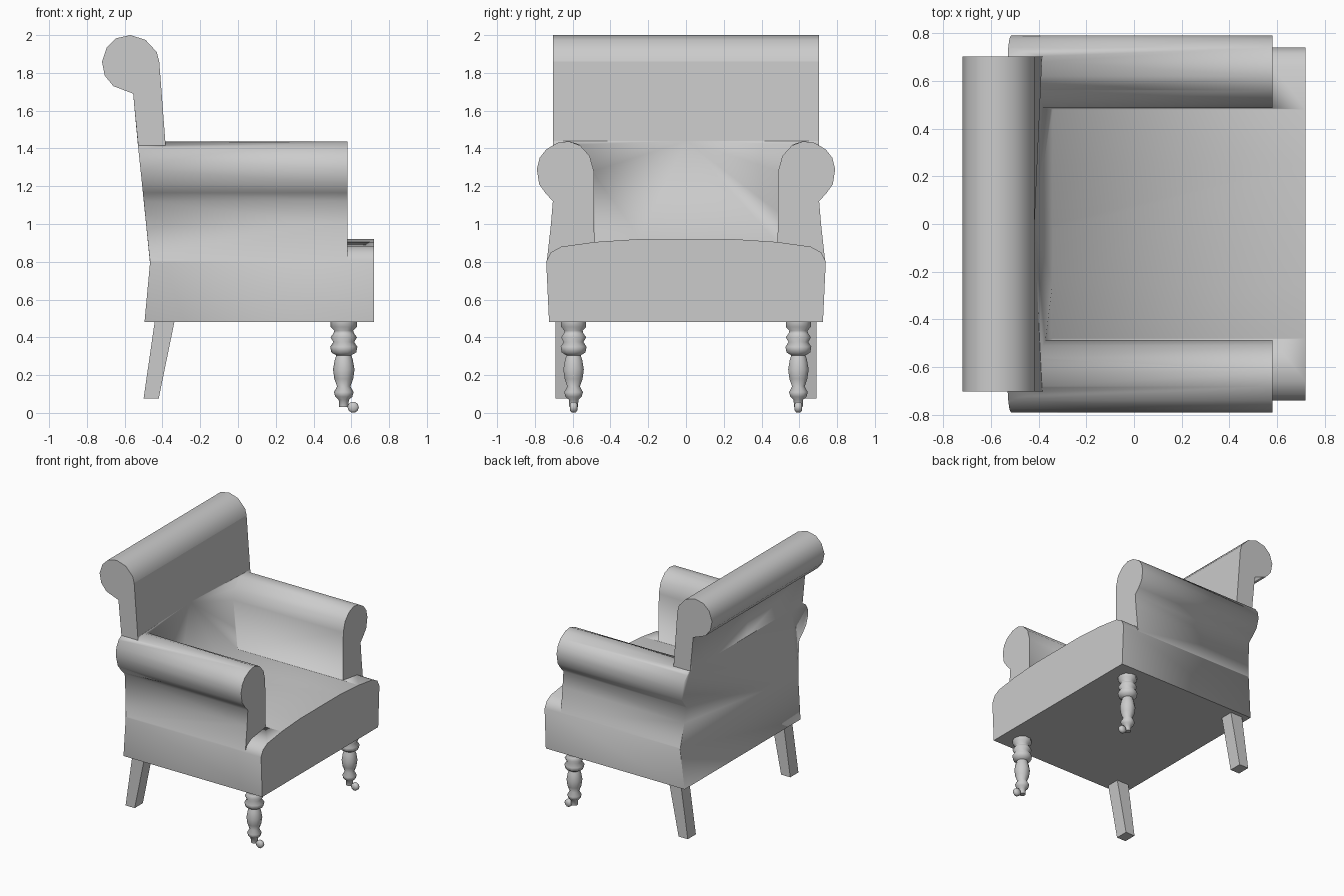
import bpy, bmesh, math

cube = bpy.data.objects.get("Cube")
if cube:
    bpy.data.objects.remove(cube, do_unlink=True)

GREY = (0.6, 0.6, 0.6, 1)
mat = bpy.data.materials.new("grey upholstery")
mat.use_nodes = True
mat.diffuse_color = GREY
mat.node_tree.nodes["Principled BSDF"].inputs["Base Color"].default_value = GREY


def loft(name, rings):
    """Skin equal-length rings, cap both ends, keep steep edges sharp."""
    bm = bmesh.new()
    loops = [[bm.verts.new(p) for p in ring] for ring in rings]
    n = len(loops[0])
    for a, b in zip(loops, loops[1:]):
        for i in range(n):
            j = (i + 1) % n
            bm.faces.new((a[i], a[j], b[j], b[i]))
    bm.faces.new(loops[0])
    bm.faces.new(loops[-1])
    bmesh.ops.remove_doubles(bm, verts=bm.verts, dist=0.0001)
    bmesh.ops.recalc_face_normals(bm, faces=bm.faces)
    for face in bm.faces:
        face.smooth = True
    for edge in bm.edges:
        edge.smooth = edge.calc_face_angle(0) < math.radians(75)
    mesh = bpy.data.meshes.new(name)
    bm.to_mesh(mesh)
    bm.free()
    mesh.materials.append(mat)
    obj = bpy.data.objects.new(name, mesh)
    bpy.context.collection.objects.link(obj)
    return obj


def rear_x(z):
    """Rear surface pinches at the seat and leans back above it."""
    if z < 0.8:
        return -0.495 + (z - 0.48) / 0.32 * 0.03
    return -0.465 - (z - 0.8) / 0.62 * 0.065


def mirrored(half):
    return half + [(-y, z) for y, z in reversed(half)]


# Seat base with a gently domed top
dome = mirrored([(0.725, 0.48), (0.74, 0.8), (0.715, 0.85), (0.66, 0.88),
                 (0.48, 0.905), (0.25, 0.92)])
body = loft("upholstered_body", [[(min(rear_x(z), -0.465) if z <= 0.8 else -0.465, y, z) for y, z in dome],
                                 [(0.72, y, z) for y, z in dome]])

# Rolled arms and rear panel as one shell, wrapped around the seat
outer = [(0.738, 0.79), (0.715, 1.0), (0.705, 1.12), (0.745, 1.165), (0.777, 1.21),
         (0.79, 1.29), (0.775, 1.35), (0.74, 1.395), (0.68, 1.43), (0.62, 1.438)]
inner = [(0.56, 1.415), (0.51, 1.36), (0.488, 1.28), (0.485, 0.85)]
shell = mirrored(outer + inner)
is_inner = mirrored([(0, 0)] * len(outer) + [(1, 1)] * len(inner))
raised = [(y, 1.42 if flag else z) for (y, z), (_, flag) in zip(shell, is_inner)]


def wall(points):
    """Inner points stop at the rear panel, outer ones run to the arm fronts."""
    return [(-0.44 if flag else 0.58, y, z) for (y, z), (_, flag) in zip(points, is_inner)]


arms = loft("arms_and_rear_panel", [[(rear_x(z), y, z) for y, z in raised],
                                    wall(raised), wall(shell),
                                    [(0.58, y, z) for y, z in shell]])

# Back rest with a rolled top and a shallow hollow at the middle
back = [(-0.45, 0.8), (-0.5, 1.4), (-0.529, 1.42), (-0.555, 1.69), (-0.66, 1.73),
        (-0.705, 1.785), (-0.72, 1.86), (-0.695, 1.935), (-0.645, 1.983), (-0.57, 2.0),
        (-0.49, 1.975), (-0.43, 1.91), (-0.417, 1.86), (-0.385, 1.44), (-0.34, 0.9), (-0.34, 0.8)]
HOLLOW = 13
rings = []
for y, depth in ((-0.703, 0), (0, 0.035), (0.703, 0)):
    rings.append([(x - (depth if i == HOLLOW else 0), y, z) for i, (x, z) in enumerate(back)])
back_rest = loft("back_rest", rings)

# Join the upholstery into one skin
bpy.context.view_layer.objects.active = body
for part in (arms, back_rest):
    union = body.modifiers.new("union", 'BOOLEAN')
    union.operation = 'UNION'
    union.solver = 'EXACT'
    union.object = part
    bpy.ops.object.modifier_apply(modifier=union.name)
    bpy.data.objects.remove(part, do_unlink=True)


def is_flat_panel(face):
    """Front panels, underside and the ends of the rolled top are crisp."""
    n = face.normal
    roll_end = abs(n.y) > 0.999 and face.calc_center_median().z > 1.42
    return n.x > 0.999 or n.z < -0.999 or roll_end


# Soft seams everywhere except round the flat panels
bm = bmesh.new()
bm.from_mesh(body.data)
bmesh.ops.remove_doubles(bm, verts=bm.verts, dist=0.003)
bm.normal_update()
for face in bm.faces:
    face.smooth = True
for edge in bm.edges:
    edge.smooth = not any(is_flat_panel(f) for f in edge.link_faces)
bm.to_mesh(body.data)
bm.free()

# Turned front legs with small casters
turning = [(0.07, 0.485), (0.07, 0.455), (0.05, 0.435), (0.055, 0.42), (0.07, 0.4),
           (0.055, 0.375), (0.072, 0.35), (0.066, 0.32), (0.04, 0.305), (0.048, 0.28),
           (0.057, 0.23), (0.05, 0.18), (0.035, 0.14), (0.052, 0.11), (0.045, 0.085),
           (0.027, 0.07), (0.024, 0.03)]
SIDES = 10


def circle(r):
    return [(r * math.cos(k * math.tau / SIDES), r * math.sin(k * math.tau / SIDES))
            for k in range(SIDES)]


for side, label in ((1, "left"), (-1, "right")):
    cy = side * 0.595
    loft("front_leg_" + label,
         [[(0.56 + u, cy + v, z) for u, v in circle(r)] for r, z in turning])
    loft("caster_" + label,
         [[(0.61 + u, cy + dy, 0.03 + v) for u, v in circle(r)]
          for dy, r in ((-0.02, 0.018), (-0.01, 0.03), (0.01, 0.03), (0.02, 0.018))])
    # Raked square rear legs
    loft("rear_leg_" + label,
         [[(x, side * y, z) for x, y in ((x0, 0.59), (x1, 0.59), (x1, 0.692), (x0, 0.692))]
          for x0, x1, z in ((-0.5, -0.42, 0.075), (-0.44, -0.335, 0.49))])
